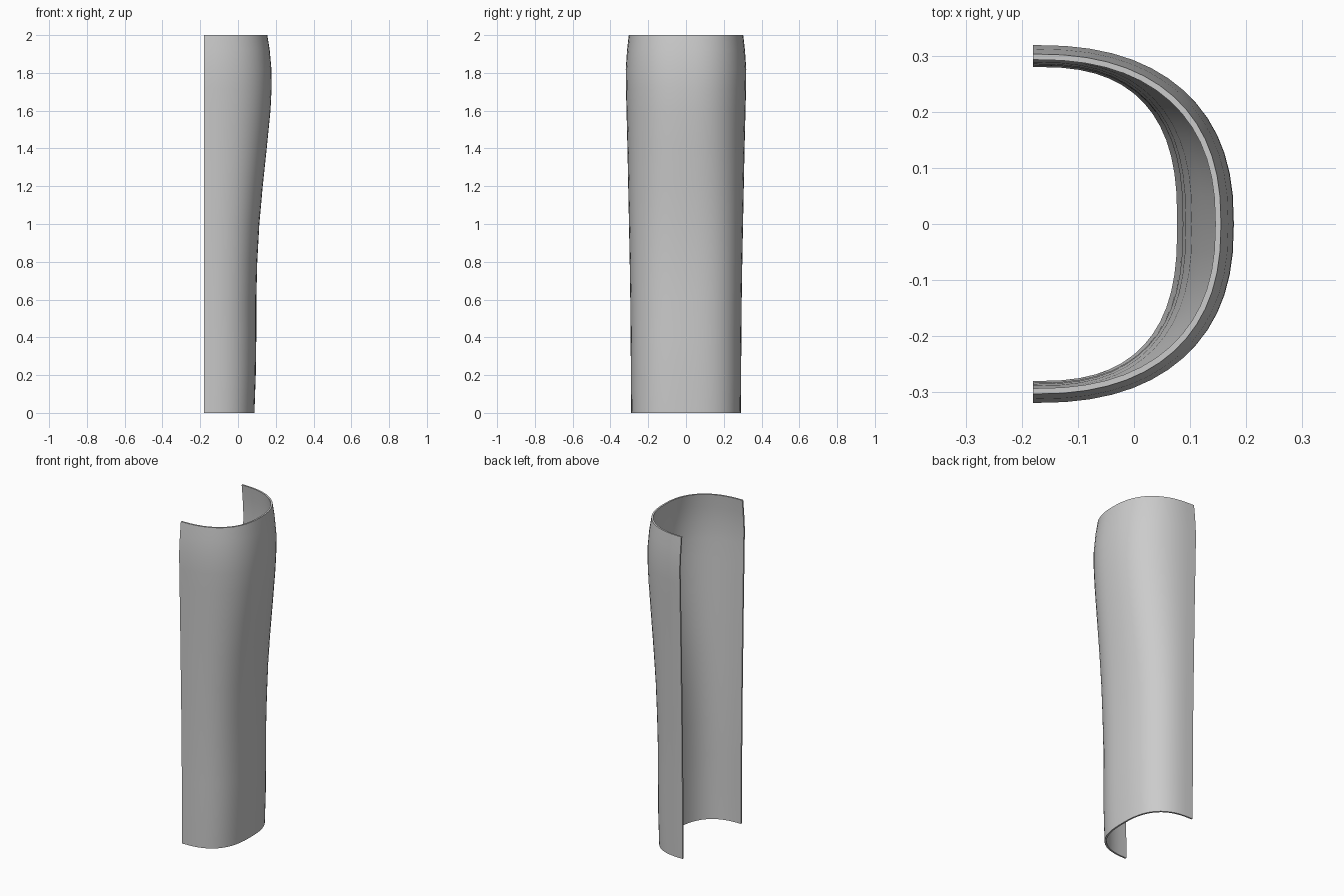
import bpy
import bmesh
import math

cube = bpy.data.objects.get("Cube")
if cube:
    bpy.data.objects.remove(cube, do_unlink=True)

BACK_X = -0.18      # plane of the two straight edges
WALL = 0.01
SEGMENTS = 28

# Height, crown x, half width, squareness of the section
SECTIONS = [
    (0.0, 0.087, 0.29, 2.65),
    (0.2, 0.094, 0.292, 2.65),
    (0.4, 0.097, 0.293, 2.6),
    (0.6, 0.097, 0.295, 2.6),
    (0.8, 0.102, 0.298, 2.6),
    (1.0, 0.113, 0.302, 2.55),
    (1.2, 0.131, 0.306, 2.5),
    (1.4, 0.152, 0.31, 2.45),
    (1.6, 0.172, 0.315, 2.4),
    (1.72, 0.178, 0.318, 2.4),
    (1.82, 0.177, 0.319, 2.4),
    (1.92, 0.168, 0.312, 2.4),
    (2.0, 0.155, 0.303, 2.4),
]


def arc(z, depth, half_width, power):
    """Open superellipse arc from the -y edge to the +y edge."""
    points = []
    for i in range(SEGMENTS + 1):
        t = math.pi * (i / SEGMENTS - 0.5)
        c, s = max(math.cos(t), 0.0), math.sin(t)
        x = BACK_X + depth * c ** (2 / power)
        y = half_width * math.copysign(abs(s) ** (2 / power), s)
        points.append((x, y, z))
    return points


# Closed rings: outer arc, then the inner arc back again
bm = bmesh.new()
rings = []
for z, crown, half_width, power in SECTIONS:
    depth = crown - BACK_X
    outer = arc(z, depth, half_width, power)
    inner = arc(z, depth - WALL, half_width - WALL, power)
    rings.append([bm.verts.new(p) for p in outer + inner[::-1]])

# Walls and straight long edges
count = len(rings[0])
for low, high in zip(rings, rings[1:]):
    for i in range(count):
        j = (i + 1) % count
        bm.faces.new((low[i], low[j], high[j], high[i]))

# Top and bottom rims
for ring in (rings[0], rings[-1]):
    for i in range(SEGMENTS):
        bm.faces.new((ring[i], ring[i + 1], ring[-2 - i], ring[-1 - i]))

bmesh.ops.recalc_face_normals(bm, faces=bm.faces)
mesh = bpy.data.meshes.new("curved_shell")
bm.to_mesh(mesh)
bm.free()

shell = bpy.data.objects.new("curved_shell", mesh)
bpy.context.collection.objects.link(shell)

# Plain grey material
grey = bpy.data.materials.new("light_grey")
grey.use_nodes = True
colour = (0.6, 0.6, 0.6, 1.0)
grey.diffuse_color = colour
grey.node_tree.nodes["Principled BSDF"].inputs["Base Color"].default_value = colour
mesh.materials.append(grey)

# Smooth walls with crisp rims
bpy.ops.object.select_all(action="DESELECT")
shell.select_set(True)
bpy.context.view_layer.objects.active = shell
bpy.ops.object.shade_smooth_by_angle(angle=math.radians(35))
